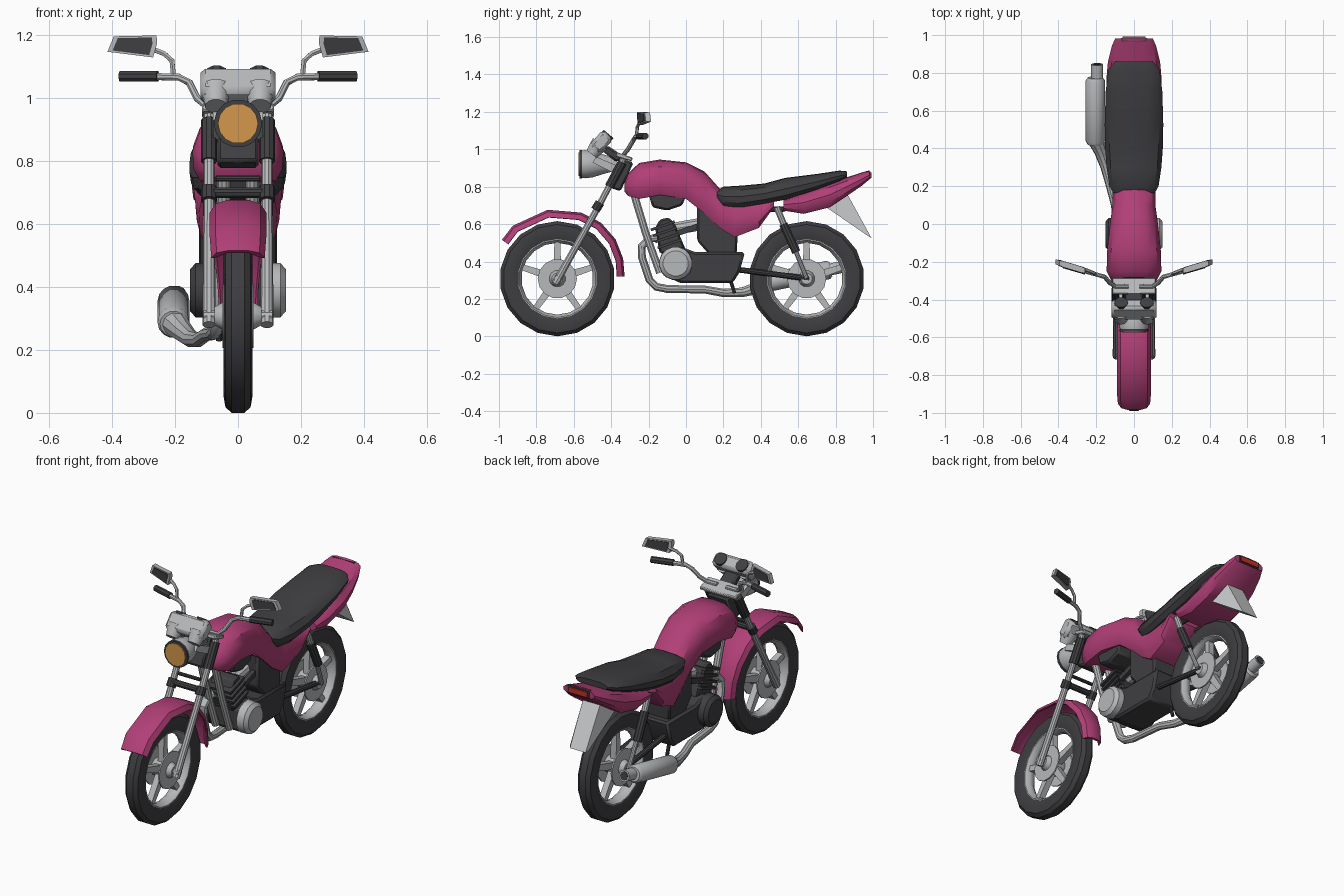
import bpy, bmesh, math
from mathutils import Vector as V


def material(name, rgb):
    m = bpy.data.materials.new(name)
    m.diffuse_color = (*rgb, 1)
    return m


PINK = material("magenta paint", (0.44, 0.05, 0.185))
DARK = material("dark grey", (0.05, 0.05, 0.055))
TYRE = material("tyre rubber", (0.048, 0.047, 0.052))
SILVER = material("silver metal", (0.47, 0.48, 0.49))
PALE = material("pale rear guard", (0.58, 0.59, 0.6))
LENS = material("orange lens", (0.66, 0.31, 0.07))
RED = material("red lamp", (0.55, 0.03, 0.02))


def skin(name, shells, mat, mirror=False, loop=False, angle=35):
    """Join each list of equal-sized closed rings into a solid."""
    bm = bmesh.new()
    for rings in shells:
        for s in ((1, -1) if mirror else (1,)):
            vs = [[bm.verts.new((p[0] * s, p[1], p[2])) for p in r] for r in rings]
            n, k = len(vs), len(vs[0])
            for i in range(n if loop else n - 1):
                a, b = vs[i], vs[(i + 1) % n]
                for j in range(k):
                    bm.faces.new((a[j], a[(j + 1) % k], b[(j + 1) % k], b[j]))
            if not loop:
                bm.faces.new(vs[0][::-1])
                bm.faces.new(vs[-1])
    bmesh.ops.recalc_face_normals(bm, faces=bm.faces[:])
    me = bpy.data.meshes.new(name)
    bm.to_mesh(me)
    bm.free()
    me.materials.append(mat)
    ob = bpy.data.objects.new(name, me)
    bpy.context.collection.objects.link(ob)
    bpy.context.view_layer.objects.active = ob
    ob.select_set(True)
    bpy.ops.object.shade_smooth_by_angle(angle=math.radians(angle))
    ob.select_set(False)
    return ob


def pipe(pts, radii, sides=10):
    """Rings along a path, one radius or one for each point."""
    pts = [V(p) for p in pts]
    if not isinstance(radii, (list, tuple)):
        radii = [radii] * len(pts)
    d = (pts[-1] - pts[0])
    ref = V((1, 0, 0)) if abs(d.x) < 0.5 * d.length else V((0, 1, 0))
    rings = []
    for i, p in enumerate(pts):
        t = (pts[min(i + 1, len(pts) - 1)] - pts[max(i - 1, 0)]).normalized()
        u = t.cross(ref).normalized()
        w = t.cross(u)
        rings.append([p + radii[i] * (u * math.cos(a) + w * math.sin(a))
                      for a in (math.tau * (j + 0.5) / sides for j in range(sides))])
    return rings


def tube(name, pts, radii, mat, mirror=False, sides=10):
    return skin(name, [pipe(pts, radii, sides)], mat, mirror)


def prism(name, yz, x0, x1, mat, mirror=False, bevel=0.01):
    ob = skin(name, [[[(x, y, z) for y, z in yz] for x in (x0, x1)]], mat, mirror, angle=20)
    if bevel:
        b = ob.modifiers.new("bevel", "BEVEL")
        b.width, b.segments = bevel, 1
    return ob


def body(name, stations, mat):
    """Symmetric shell lofted along y from (y, bottom, top, half width)."""
    half = [(0.5, 0.03), (0.85, 0.2), (1, 0.5), (0.97, 0.8), (0.82, 1)]
    rings = []
    for y, zb, zt, w in stations:
        h = zt - zb
        r = [(w * u, y, zt - h * v) for u, v in half]
        rings.append([(0, y, zt)] + r + [(-x, yy, z) for x, yy, z in r[::-1]])
    return skin(name, [rings], mat)


# wheels
def wheel(tag, cy, cz=0.308):
    def lathe(name, prof, mat, n=18):
        rings = [[(x, cy + r * math.cos(a), cz + r * math.sin(a)) for x, r in prof]
                 for a in (math.tau * (i + 0.5) / n for i in range(n))]
        skin(name, [rings], mat, loop=True)
    half = [(0.02, 0.308), (0.04, 0.29), (0.046, 0.255), (0.034, 0.212)]
    lathe(tag + "_tyre", half + [(-x, r) for x, r in half[::-1]], TYRE)
    lathe(tag + "_rim", [(0.034, 0.225), (0.034, 0.207), (0.012, 0.192),
                         (-0.012, 0.192), (-0.034, 0.207), (-0.034, 0.225)], SILVER)
    shells = []
    for i in range(5):
        a = math.tau * i / 5 + math.pi / 2
        c, s = math.cos(a), math.sin(a)
        shells.append([[(x, cy + r * c - q * s, cz + r * s + q * c)
                        for x, q in ((-.018, -h), (.018, -h), (.018, h), (-.018, h))]
                       for r, h in ((0.03, 0.022), (0.205, 0.015))])
    skin(tag + "_spokes", shells, SILVER)
    tube(tag + "_hub", [(x, cy, cz) for x in (-.075, -.04, .04, .075)],
         [0.03, 0.05, 0.05, 0.03], SILVER, sides=12)
    tube(tag + "_brake_disc", [(.042, cy, cz), (.05, cy, cz)], 0.105, SILVER, True, 14)


wheel("front_wheel", -0.688)
wheel("rear_wheel", 0.645)

# front fork, sleeves and clamps
tube("fork_legs", [(.092, -.7, .28), (.092, -.47, .69), (.092, -.325, .965)], [.021, .018, .017], SILVER, True)
tube("axle", [(-.11, -.688, .308), (.11, -.688, .308)], .018, SILVER)
tube("fork_clamps", [(.092, -.485, .675), (.092, -.46, .715)], .026, DARK, True)
tube("fork_sleeves", [(.092, -.41, .80), (.092, -.34, .93)], .026, DARK, True)
tube("fork_brace", [(-.1, -.472, .70), (.1, -.472, .70)], .018, DARK)
tube("lower_bar", [(-.07, -.445, .745), (.07, -.445, .745)], .01, DARK)
prism("steering_head", [(-.42, .80), (-.35, .775), (-.28, .93), (-.35, .95)], -.065, .065, DARK)
prism("top_clamp", [(-.375, .96), (-.29, .935), (-.285, .955), (-.37, .985)], -.115, .115, SILVER, bevel=0.005)

# front fender follows the wheel and narrows to the rear
rings = []
for deg, R, w in ((125, .362, .085), (110, .37, .09), (90, .372, .09), (70, .376, .09),
                  (52, .38, .085), (34, .376, .075), (17, .368, .065), (2, .36, .06)):
    # angle zero points to the rear; front tip is at the largest angle
    a = math.radians(deg + (20 if deg > 100 else 8 if deg > 80 else 0))
    sec = [(-1, .04), (-.8, .012), (-.4, 0), (.4, 0), (.8, .012), (1, .04), (.9, .042), (.4, .014), (-.4, .014), (-.9, .042)]
    rings.append([(u * w, -.688 + (R - d) * math.cos(a), .308 + (R - d) * math.sin(a)) for u, d in sec])
skin("front_fender", [rings], PINK)

# tank with side panels, seat and tail
body("tank_and_side_panels", [(-.33, .775, .82, .08), (-.31, .75, .87, .115), (-.25, .735, .927, .145),
     (-.14, .755, .945, .142), (0, .735, .93, .127), (.1, .655, .88, .113), (.18, .58, .79, .115),
     (.26, .53, .745, .125), (.39, .58, .735, .135), (.47, .69, .735, .14)], PINK)
body("seat", [(.165, .74, .778, .11), (.2, .695, .80, .13), (.3, .69, .806, .145), (.42, .71, .817, .154),
     (.53, .73, .847, .155), (.7, .785, .868, .15), (.82, .83, .886, .135), (.86, .85, .882, .1)], DARK)
body("tail", [(.52, .672, .735, .138), (.63, .655, .775, .146), (.77, .69, .825, .146),
     (.86, .75, .85, .138), (.94, .805, .876, .118), (.982, .84, .888, .1)], PINK)
prism("tail_lamp", [(.97, .848), (.992, .846), (.992, .876), (.97, .878)], -.06, .06, RED, bevel=0)
prism("tail_lamp_surround", [(.965, .842), (.986, .840), (.986, .882), (.965, .884)], -.068, .068, DARK, bevel=0)
skin("rear_mudguard", [[[(-.075, .75, .69), (-.055, .86, .765), (.055, .86, .765), (.075, .75, .69)],
                        [(-.06, .975, .535), (-.05, .992, .525), (.05, .992, .525), (.06, .975, .535)]]], PALE)

# frame
tube("down_tubes", [(.045, -.29, .80), (.045, -.215, .55), (.045, -.14, .34)], .021, SILVER, True)
tube("seat_rails", [(.06, .2, .68), (.06, .52, .68), (.06, .8, .75)], .015, DARK, True)
tube("swingarm", [(.062, .25, .36), (.062, .66, .308)], .016, DARK, True)
tube("shock_upper", [(.1, .485, .69), (.1, .535, .57)], .018, SILVER, True)
tube("shock_spring", [(.1, .52, .60), (.1, .59, .45)], .024, DARK, True)
tube("shock_rod", [(.095, .585, .46), (.085, .645, .31)], .013, SILVER, True)
tube("side_stand", [(-.06, .2, .42), (-.06, .26, .23)], .01, DARK)

# engine
prism("crankcase", [(-.13, .33), (-.03, .285), (.25, .285), (.285, .34), (.315, .45), (.05, .45),
                    (-.03, .48), (-.12, .45)], -.1, .1, DARK, bevel=.012)
tube("right_engine_cover", [(.09, -.055, .39), (.135, -.055, .39), (.152, -.055, .39)], [.09, .088, .068], SILVER, sides=16)
tube("left_engine_cover", [(-.09, -.055, .39), (-.135, -.055, .39), (-.152, -.055, .39)], [.09, .088, .068], DARK, sides=16)
prism("cylinder", [(-.14, .44), (-.165, .58), (-.14, .625), (-.09, .635), (-.06, .6), (0, .46)], -.07, .07, DARK)
for i in range(4):
    y, z = -.085 - i * .012, .49 + i * .032
    prism("cooling_fin_%d" % (i + 1), [(y - .065, z - .024), (y + .062, z + .02), (y + .058, z + .034), (y - .069, z - .01)],
          -.085, .085, DARK, bevel=0)
prism("air_box", [(.06, .7), (.06, .51), (.13, .43), (.27, .43), (.28, .6), (.2, .7)], -.085, .085, DARK)
tube("intake", [(0, -.09, .57), (0, .08, .6)], .035, SILVER)
prism("side_brackets", [(-.06, .53), (.08, .58), (.08, .61), (-.05, .565)], .045, .07, DARK, True, bevel=0)
prism("under_tank_cover", [(-.2, .76), (-.18, .69), (-.1, .672), (-.02, .70), (0, .75)], -.1, .1, DARK)

# exhaust on the left side
tube("exhaust_pipe", [(-.045, -.13, .53), (-.05, -.2, .52), (-.055, -.238, .48), (-.06, -.235, .42), (-.065, -.195, .3),
     (-.07, -.16, .265), (-.08, -.1, .253), (-.1, .1, .25), (-.125, .2, .232), (-.15, .3, .235), (-.175, .38, .258), (-.2, .44, .285)],
     [.022] * 8 + [.023, .027, .034, .043], SILVER)
tube("muffler", [(-.205, .425, .283), (-.205, .44, .288), (-.205, .76, .355), (-.205, .775, .358)],
     [.043, .051, .051, .04], SILVER, sides=14)
tube("muffler_tip", [(-.195, .76, .355), (-.195, .845, .373)], .033, SILVER, sides=12)
tube("muffler_outlet", [(-.195, .84, .372), (-.195, .848, .3735)], .024, DARK, sides=12)

# headlight
tube("headlight_shell", [(0, y, .92) for y in (-.562, -.54, -.5, -.43, -.37)], [.074, .077, .072, .05, .035], SILVER, sides=14)
tube("headlight_ring", [(0, -.569, .92), (0, -.555, .92)], .077, DARK, sides=14)
tube("headlight_lens", [(0, -.574, .92), (0, -.565, .92)], .064, LENS, sides=14)
prism("headlight_brackets", [(-.5, .93), (-.36, .86), (-.34, .9), (-.48, .96)], .06, .08, SILVER, True, bevel=0)

# gauge cluster with two dials
prism("gauge_cluster", [(-.515, 1.025), (-.445, 1.105), (-.39, 1.05), (-.46, .975)], -.12, .12, SILVER, bevel=.016)
tube("gauge_cups", [(.07, -.505, .975), (.07, -.46, 1.03)], [.035, .05], SILVER, True, 12)
tube("gauge_dials", [(.068, -.425, 1.069), (.068, -.414, 1.082)], .036, DARK, True, 10)
prism("gauge_bracket", [(-.46, 1.0), (-.42, 1.02), (-.33, .96), (-.37, .93)], -.045, .045, DARK)

# handlebar and mirrors
tube("handlebar", [(.03, -.33, .975), (.1, -.33, .975), (.13, -.31, 1.0), (.155, -.28, 1.05), (.19, -.27, 1.068), (.36, -.222, 1.07)],
     .012, SILVER, True, 8)
tube("grips", [(.255, -.252, 1.07), (.375, -.217, 1.07)], .018, DARK, True, 8)
tube("mirror_stalks", [(.205, -.265, 1.07), (.21, -.26, 1.12), (.235, -.25, 1.142), (.275, -.235, 1.158)], .009, SILVER, True, 6)
outline = [(.27, 1.13), (.257, 1.175), (.259, 1.2), (.395, 1.197), (.415, 1.148)]
for name, k, t, mat in (("mirror_shells", 1, .014, SILVER), ("mirror_glass", .8, .017, DARK)):
    ring = [(.332 + (x - .332) * k, 1.168 + (z - 1.168) * k) for x, z in outline]
    skin(name, [[[(x, -.25 + .3 * (x - .25) + s, z) for x, z in ring] for s in (-t, t)]], mat, True)
